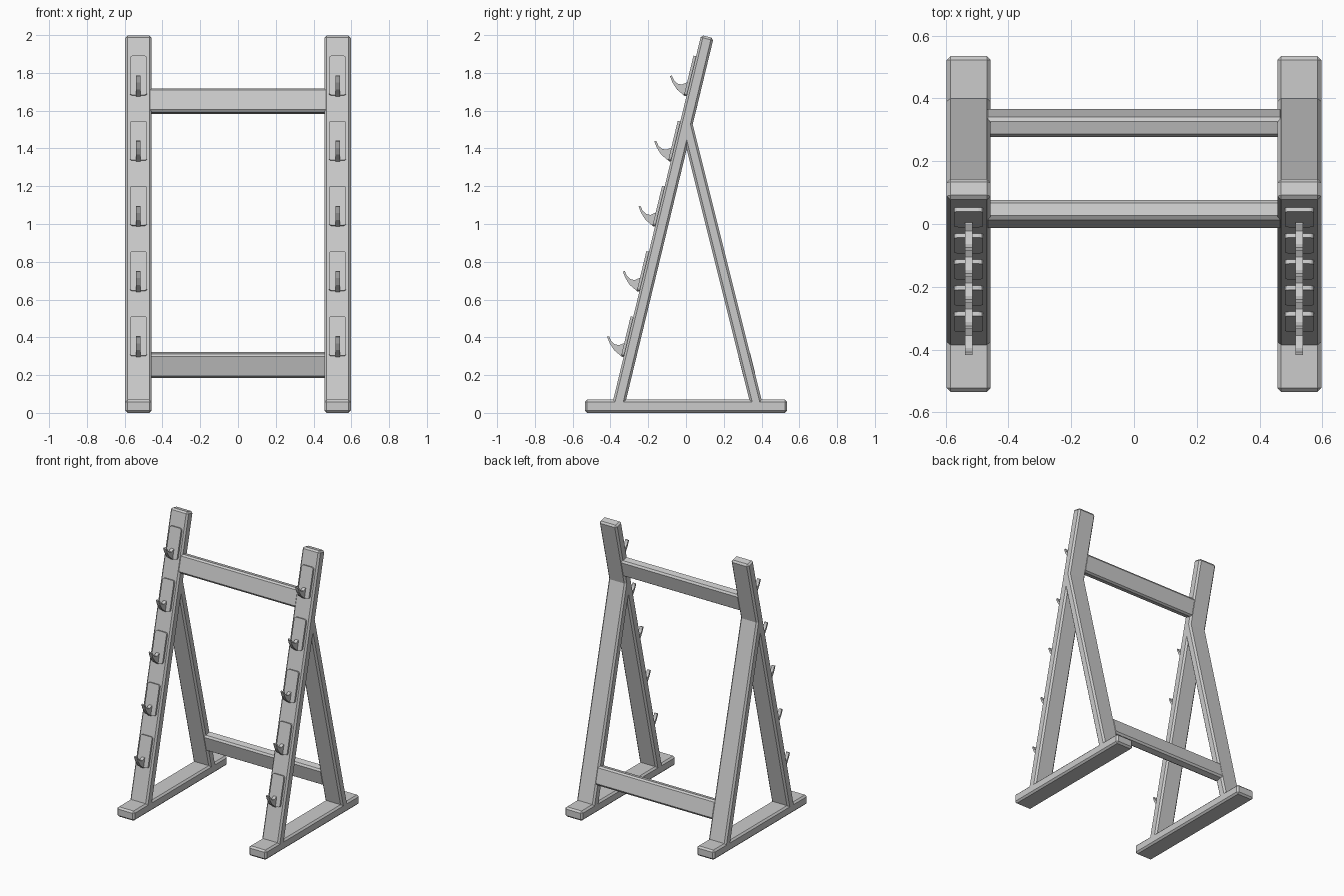
import bpy, bmesh
from math import atan
from mathutils import Vector

if "Cube" in bpy.data.objects:
    bpy.data.objects.remove(bpy.data.objects["Cube"])

SLOPE = 0.241            # backward lean of the front posts (dy per dz)
STEP = 0.345             # vertical hook spacing
XC = 0.527               # centre of each side frame


def front_y(z):
    """Front face of the leaning post at height z."""
    return -0.385 + SLOPE * (z - 0.07)


def prism(name, profiles, x0, x1, bevel=0.0, mirror=True):
    """Extrude closed (y, z) profiles along x, optionally chamfer and mirror."""
    bm = bmesh.new()
    for pts in profiles:
        face = bm.faces.new([bm.verts.new((x0, y, z)) for y, z in pts])
        res = bmesh.ops.extrude_face_region(bm, geom=[face])
        verts = [g for g in res["geom"] if isinstance(g, bmesh.types.BMVert)]
        bmesh.ops.translate(bm, verts=verts, vec=(x1 - x0, 0, 0))
    bmesh.ops.recalc_face_normals(bm, faces=bm.faces)
    me = bpy.data.meshes.new(name)
    bm.to_mesh(me)
    bm.free()
    ob = bpy.data.objects.new(name, me)
    bpy.context.collection.objects.link(ob)
    if bevel:
        mod = ob.modifiers.new("chamfer", "BEVEL")
        mod.width, mod.segments, mod.limit_method = bevel, 1, "NONE"
    if mirror:
        mod = ob.modifiers.new("mirror", "MIRROR")
        mod.use_mirror_merge = False
    return ob


def tilted_rect(cy, cz, length, thick, slope):
    """Rectangle in the yz plane whose long side follows the slope."""
    up = Vector((slope, 1)).normalized()
    side = Vector((up.y, -up.x))
    c = Vector((cy, cz))
    return [c + up * a * length / 2 + side * b * thick / 2
            for a, b in ((-1, -1), (-1, 1), (1, 1), (1, -1))]


XA, XB = XC - 0.07, XC + 0.07

# Floor feet
prism("foot", [[(-0.535, 0), (0.535, 0), (0.535, 0.07), (-0.535, 0.07)]], XA, XB, 0.012)

# Leaning front posts, top cut square to the lean
prism("front_post", [[(front_y(0.04), 0.04), (front_y(0.04) + 0.068, 0.04),
                      (0.146, 1.984), (front_y(2.0), 2.0)]], XA, XB, 0.012)

# Rear braces, mitred into the posts
prism("rear_leg", [[(0.3425, 0.04), (0.4075, 0.04), (0.0176, 1.60), (-0.014, 1.467)]],
      XA, XB, 0.012)

# Cross bars between the frames
prism("upper_crossbar", [tilted_rect(0.032, 1.65, 0.13, 0.065, SLOPE)],
      -XA - 0.02, XA + 0.02, 0.012, False)
prism("lower_crossbar", [tilted_rect(0.322, 0.254, 0.13, 0.065, -0.25)],
      -XA - 0.02, XA + 0.02, 0.012, False)

# Hook back plates with rounded corners
bm = bmesh.new()
bmesh.ops.create_cube(bm, size=1)
bmesh.ops.scale(bm, verts=bm.verts, vec=(0.092, 0.02, 0.214))
corners = [e for e in bm.edges
           if abs((e.verts[0].co - e.verts[1].co).normalized().y) > 0.9]
bmesh.ops.bevel(bm, geom=corners, offset=0.014, segments=3, profile=0.5, affect="EDGES")
plate_mesh = bpy.data.meshes.new("hook_plate")
bm.to_mesh(plate_mesh)
bm.free()
for i in range(5):
    z = 1.785 - i * STEP
    for s in (-1, 1):
        ob = bpy.data.objects.new("hook_plate", plate_mesh)
        ob.location = (s * XC, front_y(z) - 0.004, z)
        ob.rotation_euler.x = -atan(SLOPE)
        bpy.context.collection.objects.link(ob)

# Curved bar hooks
HOOK = [(-0.085, 1.783), (-0.075, 1.786), (-0.063, 1.76), (-0.044, 1.743),
        (-0.022, 1.738), (0.0, 1.748), (0.02, 1.75), (0.006, 1.678),
        (-0.006, 1.676), (-0.022, 1.69), (-0.048, 1.712), (-0.071, 1.748)]
prism("hook", [[(y - i * STEP * SLOPE, z - i * STEP) for y, z in HOOK] for i in range(5)],
      XC - 0.012, XC + 0.012)
